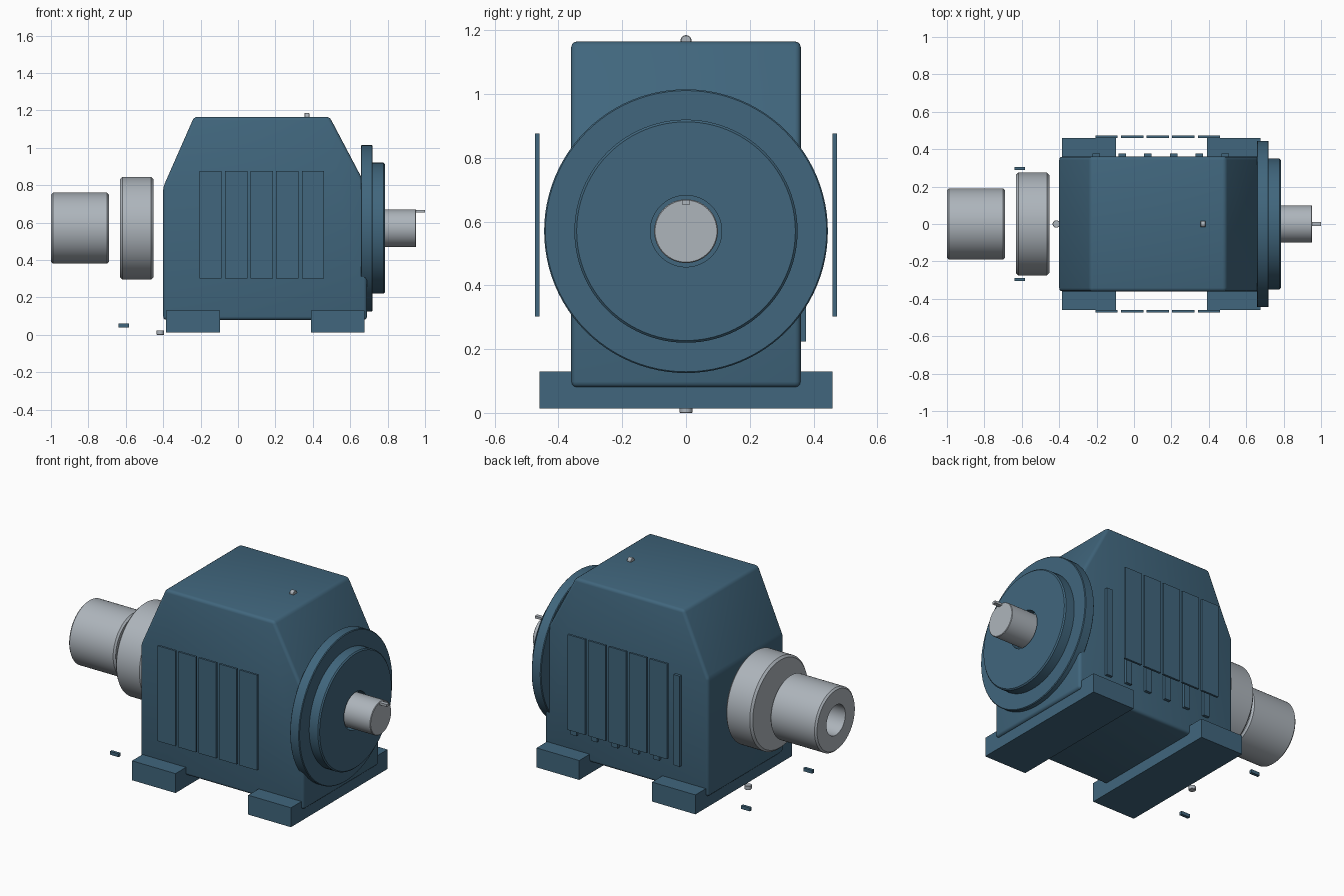
import bpy, bmesh, math
from mathutils import Matrix

if "Cube" in bpy.data.objects:
    bpy.data.objects.remove(bpy.data.objects["Cube"])


def material(name, rgb):
    m = bpy.data.materials.new(name)
    m.diffuse_color = (*rgb, 1)
    m.use_nodes = True
    m.node_tree.nodes["Principled BSDF"].inputs["Base Color"].default_value = m.diffuse_color
    return m


BLUE = material("steel_blue_paint", (0.052, 0.133, 0.205))
GREY = material("bare_metal", (0.42, 0.46, 0.50))
AXIS_Z = 0.57  # height of the shaft axis


def finish(bm, name, mat, smooth=False):
    bmesh.ops.recalc_face_normals(bm, faces=bm.faces[:])
    me = bpy.data.meshes.new(name)
    bm.to_mesh(me)
    bm.free()
    ob = bpy.data.objects.new(name, me)
    bpy.context.collection.objects.link(ob)
    me.materials.append(mat)
    if smooth:
        bpy.ops.object.select_all(action='DESELECT')
        ob.select_set(True)
        bpy.context.view_layer.objects.active = ob
        bpy.ops.object.shade_smooth_by_angle(angle=math.radians(30))
    return ob


def box(name, mat, x0, x1, y0, y1, z0, z1):
    bm = bmesh.new()
    size = Matrix.Diagonal((x1 - x0, y1 - y0, z1 - z0, 1))
    place = Matrix.Translation(((x0 + x1) / 2, (y0 + y1) / 2, (z0 + z1) / 2))
    bmesh.ops.create_cube(bm, size=1, matrix=place @ size)
    return finish(bm, name, mat)


def lathe(name, mat, profile, closed=False, steps=96, base=None):
    """Turn (along, radius) points about the x axis; base re-places the part."""
    if base is None:
        base = Matrix.Translation((0, 0, AXIS_Z))
    bm = bmesh.new()
    vs = [bm.verts.new((x, 0, r)) for x, r in profile]
    edges = [bm.edges.new(p) for p in zip(vs, vs[1:])]
    if closed:
        edges.append(bm.edges.new((vs[-1], vs[0])))
    bmesh.ops.spin(bm, geom=vs + edges, cent=(0, 0, 0), axis=(1, 0, 0),
                   angle=2 * math.pi, steps=steps, use_duplicate=False)
    bmesh.ops.remove_doubles(bm, verts=bm.verts[:], dist=1e-5)
    bm.transform(base)
    return finish(bm, name, mat, True)


def disc(x0, x1, r, c=0.01):
    """Profile of a solid disc with chamfered rims."""
    return [(x0, 0), (x0, r - c), (x0 + c, r), (x1 - c, r), (x1, r - c), (x1, 0)]


# Housing: side profile extruded across the width, with softened edges
side = [(-0.40, 0.08), (0.69, 0.08), (0.69, 0.785), (0.49, 1.165),
        (-0.235, 1.165), (-0.40, 0.79)]
bm = bmesh.new()
face = bm.faces.new([bm.verts.new((x, -0.36, z)) for x, z in side])
ext = bmesh.ops.extrude_face_region(bm, geom=[face])
bmesh.ops.translate(bm, vec=(0, 0.72, 0),
                    verts=[v for v in ext["geom"] if isinstance(v, bmesh.types.BMVert)])
bmesh.ops.recalc_face_normals(bm, faces=bm.faces[:])
bmesh.ops.bevel(bm, geom=bm.edges[:], offset=0.018, segments=3, profile=0.5,
                affect='EDGES')
finish(bm, "housing", BLUE, True)

# Mounting feet running across the base
box("rear_foot", BLUE, -0.385, -0.095, -0.46, 0.46, 0.013, 0.13)
box("front_foot", BLUE, 0.39, 0.675, -0.46, 0.46, 0.013, 0.13)

# Cover panels standing off both sides
for i in range(5):
    x = -0.205 + i * 0.1365
    for s, label in ((-1, "left"), (1, "right")):
        y0, y1 = sorted((s * 0.46, s * 0.473))
        box(f"{label}_panel_{i + 1}", BLUE, x, x + 0.118, y0, y1, 0.302, 0.877)

# Cooling ribs on one side of the housing
for i in range(6):
    x = -0.222 + i * 0.138
    box(f"cooling_rib_{i + 1}", BLUE, x, x + 0.04, 0.35, 0.377, 0.224, 0.77)

# Output flange, stepped cover with a shaft recess, and shaft with key
lathe("output_flange", BLUE, disc(0.657, 0.72, 0.445, 0.004))
lathe("flange_cover", BLUE, [(0.71, 0), (0.71, 0.35), (0.778, 0.35), (0.785, 0.343),
                             (0.785, 0.112), (0.74, 0.112), (0.74, 0)])
lathe("output_shaft", GREY, disc(0.72, 0.953, 0.1, 0.003), steps=64)
box("shaft_key", GREY, 0.90, 1.0, -0.012, 0.012, 0.654, 0.668)

# Input side: collar and hollow coupling
lathe("input_collar", GREY, disc(-0.63, -0.453, 0.275, 0.012))
lathe("input_coupling", GREY,
      [(-1.0, 0.09), (-1.0, 0.18), (-0.99, 0.19), (-0.70, 0.19), (-0.69, 0.18),
       (-0.69, 0.09)], closed=True)

# Breather on the roof and drain plug near the ground
lathe("breather_plug", GREY, disc(0.355, 0.382, 0.017, 0.002), steps=24,
      base=Matrix.Translation((0, 0, 1.168)))
lathe("drain_plug", GREY, disc(0, 0.024, 0.02, 0.002), steps=24,
      base=Matrix.Translation((-0.415, 0, 0)) @ Matrix.Rotation(-math.pi / 2, 4, 'Y'))

# Small loose pins beside the collar
for s, label in ((-1, "left"), (1, "right")):
    y0, y1 = sorted((s * 0.288, s * 0.306))
    box(f"{label}_pin", BLUE, -0.64, -0.582, y0, y1, 0.04, 0.06)
